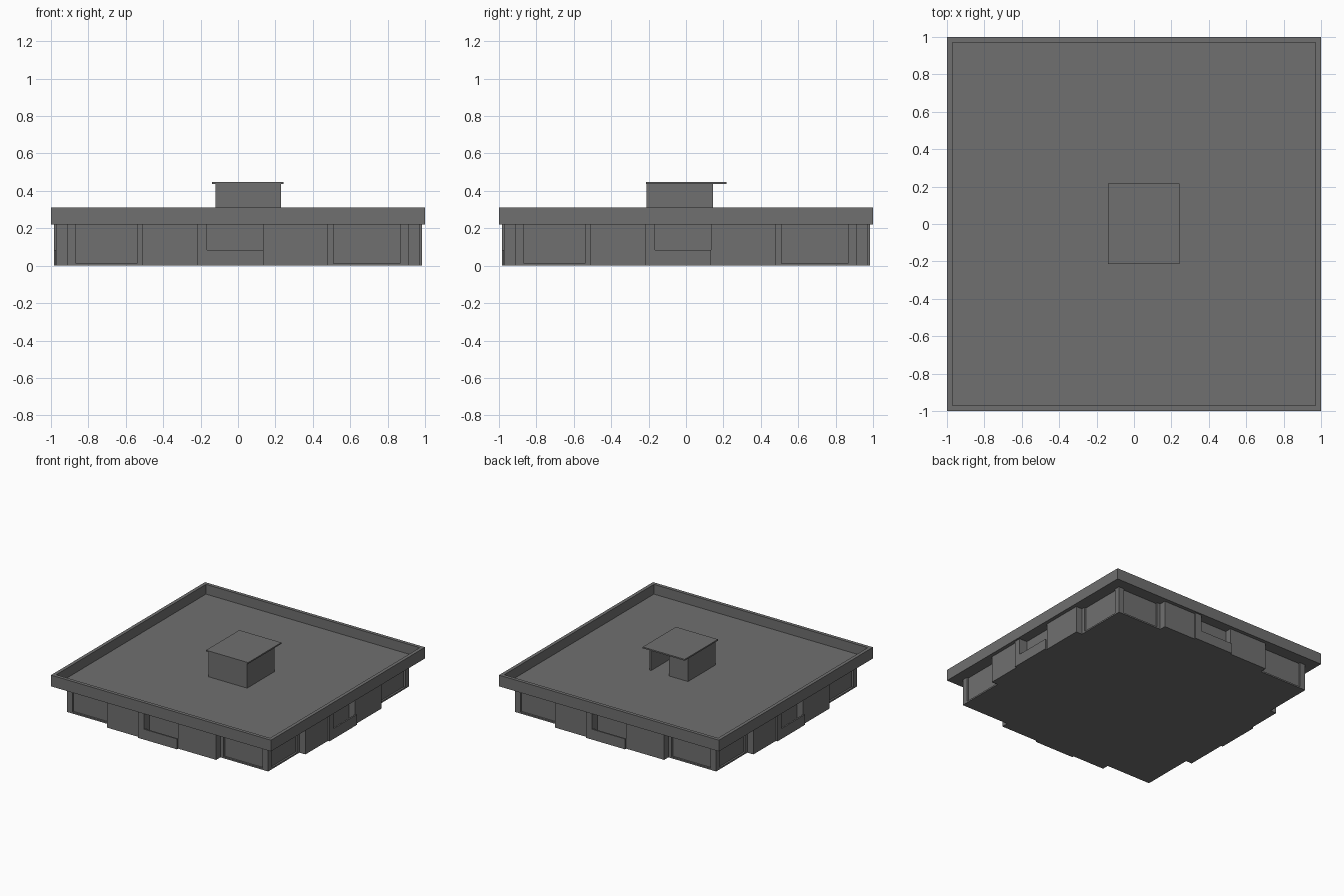
import bpy, bmesh, math
from mathutils import Matrix

if "Cube" in bpy.data.objects:
    bpy.data.objects.remove(bpy.data.objects["Cube"])

concrete = bpy.data.materials.new("dark_grey")
concrete.diffuse_color = (0.16, 0.16, 0.16, 1)
concrete.use_nodes = True
concrete.node_tree.nodes["Principled BSDF"].inputs["Base Color"].default_value = concrete.diffuse_color


def finish(name, bm):
    me = bpy.data.meshes.new(name)
    bm.to_mesh(me)
    bm.free()
    me.materials.append(concrete)
    ob = bpy.data.objects.new(name, me)
    bpy.context.collection.objects.link(ob)
    return ob


def box(name, x0, x1, y0, y1, z0, z1, turn=0):
    bm = bmesh.new()
    bmesh.ops.create_cube(bm, size=1)
    for v in bm.verts:
        v.co.x = x0 + (v.co.x + 0.5) * (x1 - x0)
        v.co.y = y0 + (v.co.y + 0.5) * (y1 - y0)
        v.co.z = z0 + (v.co.z + 0.5) * (z1 - z0)
    bm.transform(Matrix.Rotation(turn, 4, 'Z'))
    return finish(name, bm)


WALL = 0.22   # wall height
CORE = 0.90   # recessed glazing plane
FACE = 0.915  # main facade plane
BAY = 0.97    # projecting bays
OUT = 0.985   # balcony front

# Main body; its outer faces are the recessed windows
box("building_core", -CORE, CORE, -CORE, CORE, 0, WALL)

# The same facade, turned to all four sides (written for the front)
for i, side in enumerate(("front", "right", "back", "left")):
    t = i * math.pi / 2

    def part(name, x0, x1, depth, back, z0=0, z1=WALL):
        box(f"{side}_{name}", x0, x1, -depth, -back, z0, z1, t)

    part("corner_pier_a", -FACE, -0.865, FACE, CORE)
    part("corner_pier_b", 0.865, FACE, FACE, CORE)
    part("middle_wall", -0.54, 0.51, FACE, CORE)
    part("window_sill_a", -0.865, -0.54, FACE, CORE, 0, 0.012)
    part("window_sill_b", 0.51, 0.865, FACE, CORE, 0, 0.012)
    part("bay_a", -0.51, -0.22, BAY, FACE)
    part("bay_b", 0.135, 0.48, BAY, FACE)
    # Balcony between the bays
    part("balcony_pier", -0.22, -0.165, OUT, FACE)
    part("balcony_parapet", -0.165, 0.135, OUT, OUT - 0.012, 0, 0.085)
    bm = bmesh.new()
    bm.faces.new([bm.verts.new(p) for p in (
        (-0.22, -OUT, 0), (0.135, -OUT, 0), (0.135, -FACE, 0), (-0.22, -FACE, 0))])
    bm.transform(Matrix.Rotation(t, 4, 'Z'))
    finish(f"{side}_balcony_floor", bm)

# Roof slab with a sunken deck: inset the top face and push it down
roof = box("roof", -1, 1, -1, 1, WALL, 0.312)
bm = bmesh.new()
bm.from_mesh(roof.data)
bm.faces.ensure_lookup_table()
top = max(bm.faces, key=lambda f: f.calc_center_median().z)
bmesh.ops.inset_region(bm, faces=[top], thickness=0.04)
deck = bmesh.ops.extrude_face_region(bm, geom=[top])
bmesh.ops.translate(bm, vec=(0, 0, -0.08),
                    verts=[g for g in deck["geom"] if isinstance(g, bmesh.types.BMVert)])
if top.is_valid:
    bmesh.ops.delete(bm, geom=[top], context='FACES_ONLY')
bmesh.ops.recalc_face_normals(bm, faces=bm.faces)
bm.to_mesh(roof.data)
bm.free()

# Rooftop stair hut with a doorway at the back
D, H, T = 0.232, 0.436, 0.014
box("hut_front_wall", -0.12, 0.23, -0.21, -0.21 + T, D, H)
box("hut_left_wall", -0.12, -0.12 + T, -0.21 + T, 0.145, D, H)
box("hut_right_wall", 0.23 - T, 0.23, -0.21 + T, 0.145, D, H)
box("hut_back_wall", -0.12 + T, 0.053, 0.145 - T, 0.145, D, H)
box("hut_roof", -0.14, 0.242, -0.215, 0.217, H, 0.447)
